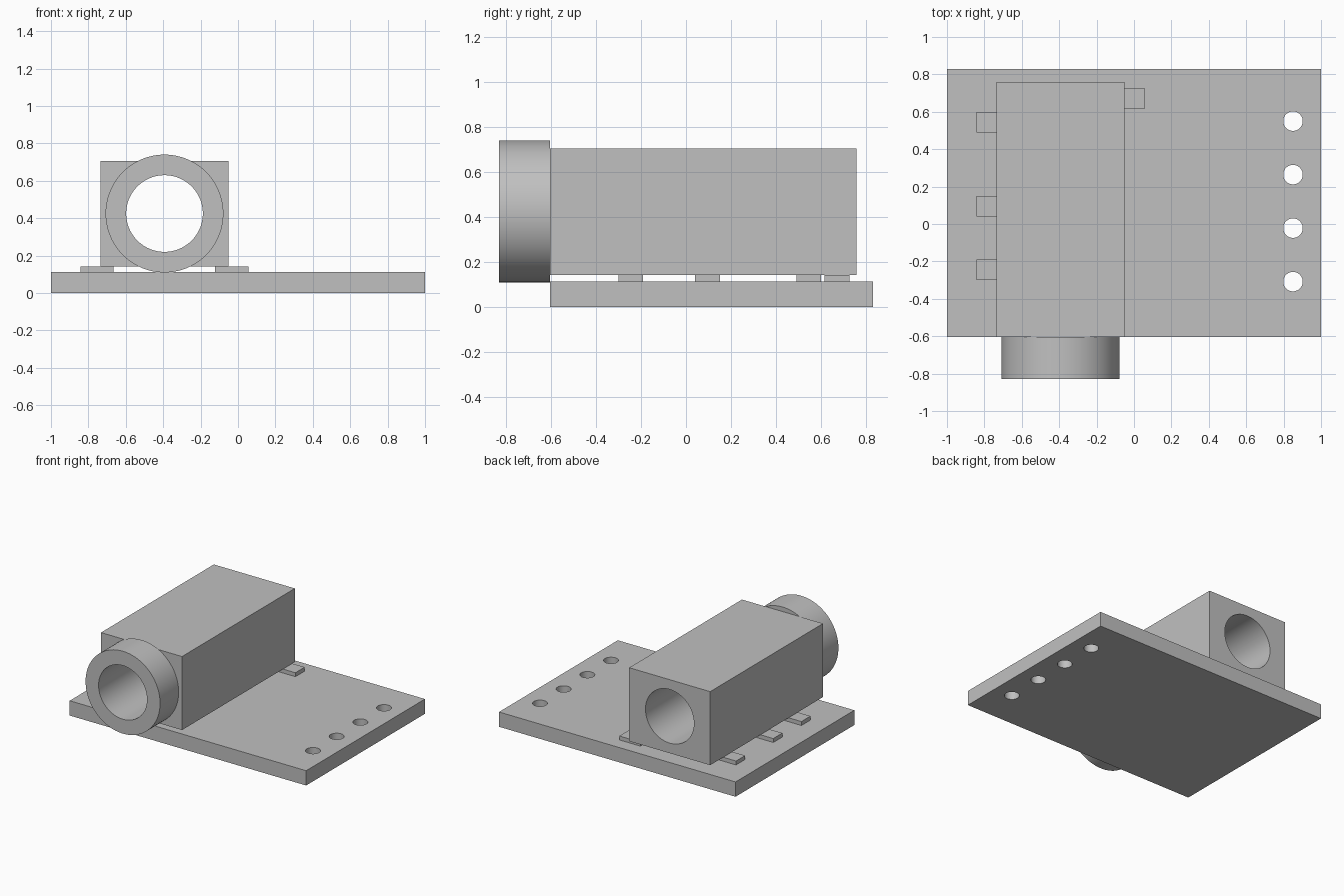
import bpy
import math

old = bpy.data.objects.get("Cube")
if old:
    bpy.data.objects.remove(old, do_unlink=True)

grey = bpy.data.materials.new("plain_grey")
grey.use_nodes = True
colour = (0.53, 0.53, 0.53, 1)
grey.diffuse_color = colour
grey.node_tree.nodes["Principled BSDF"].inputs["Base Color"].default_value = colour


def box(name, x, y, z):
    """Box from (low, high) ranges on each axis."""
    ranges = (x, y, z)
    bpy.ops.mesh.primitive_cube_add(size=1, location=[sum(r) / 2 for r in ranges])
    ob = bpy.context.object
    ob.name = name
    ob.scale = [r[1] - r[0] for r in ranges]
    bpy.ops.object.transform_apply(location=False, rotation=False, scale=True)
    ob.data.materials.append(grey)
    return ob


def cylinder(name, radius, depth, location, along_y=False, sides=96):
    turn = (math.pi / 2, 0, 0) if along_y else (0, 0, 0)
    bpy.ops.mesh.primitive_cylinder_add(vertices=sides, radius=radius, depth=depth,
                                        location=location, rotation=turn)
    ob = bpy.context.object
    ob.name = name
    ob.data.materials.append(grey)
    return ob


def drill(target, cutters):
    """Cut the holes, then smooth the round walls."""
    bpy.ops.object.select_all(action='DESELECT')
    target.select_set(True)
    bpy.context.view_layer.objects.active = target
    for cutter in cutters:
        mod = target.modifiers.new("hole", 'BOOLEAN')
        mod.operation = 'DIFFERENCE'
        mod.solver = 'EXACT'
        mod.object = cutter
        bpy.ops.object.modifier_apply(modifier=mod.name)
    bpy.ops.object.shade_smooth_by_angle(angle=math.radians(30))


FRONT = -0.605
BOARD_TOP = 0.113
BODY_BOTTOM = 0.143
AXIS_X, AXIS_Z = -0.393, 0.425

# Board with a row of pin holes
board = box("circuit_board", (-1, 1), (FRONT, 0.83), (0, BOARD_TOP))
pin_cutters = [cylinder("pin_hole_cutter", 0.052, 1, (0.85, 0.55 - i * 0.286, 0), sides=48)
               for i in range(4)]
drill(board, pin_cutters)

# Housing and front collar share one bore
body = box("socket_housing", (-0.735, -0.05), (FRONT, 0.758), (BODY_BOTTOM, 0.705))
collar = cylinder("front_collar", 0.315, 0.225, (AXIS_X, FRONT - 0.1125, AXIS_Z), True)
bore = cylinder("bore_cutter", 0.205, 3, (AXIS_X, 0, AXIS_Z), True)
drill(body, [bore])
drill(collar, [bore])

# Solder tabs under the housing
for i, y in enumerate((-0.245, 0.095, 0.545)):
    box(f"right_tab_{i + 1}", (-0.843, -0.665), (y - 0.055, y + 0.055), (BOARD_TOP, BODY_BOTTOM))
box("left_tab", (-0.123, 0.055), (0.615, 0.727), (BOARD_TOP, BODY_BOTTOM))

# Remove the cutters
for cutter in pin_cutters + [bore]:
    bpy.data.objects.remove(cutter, do_unlink=True)
